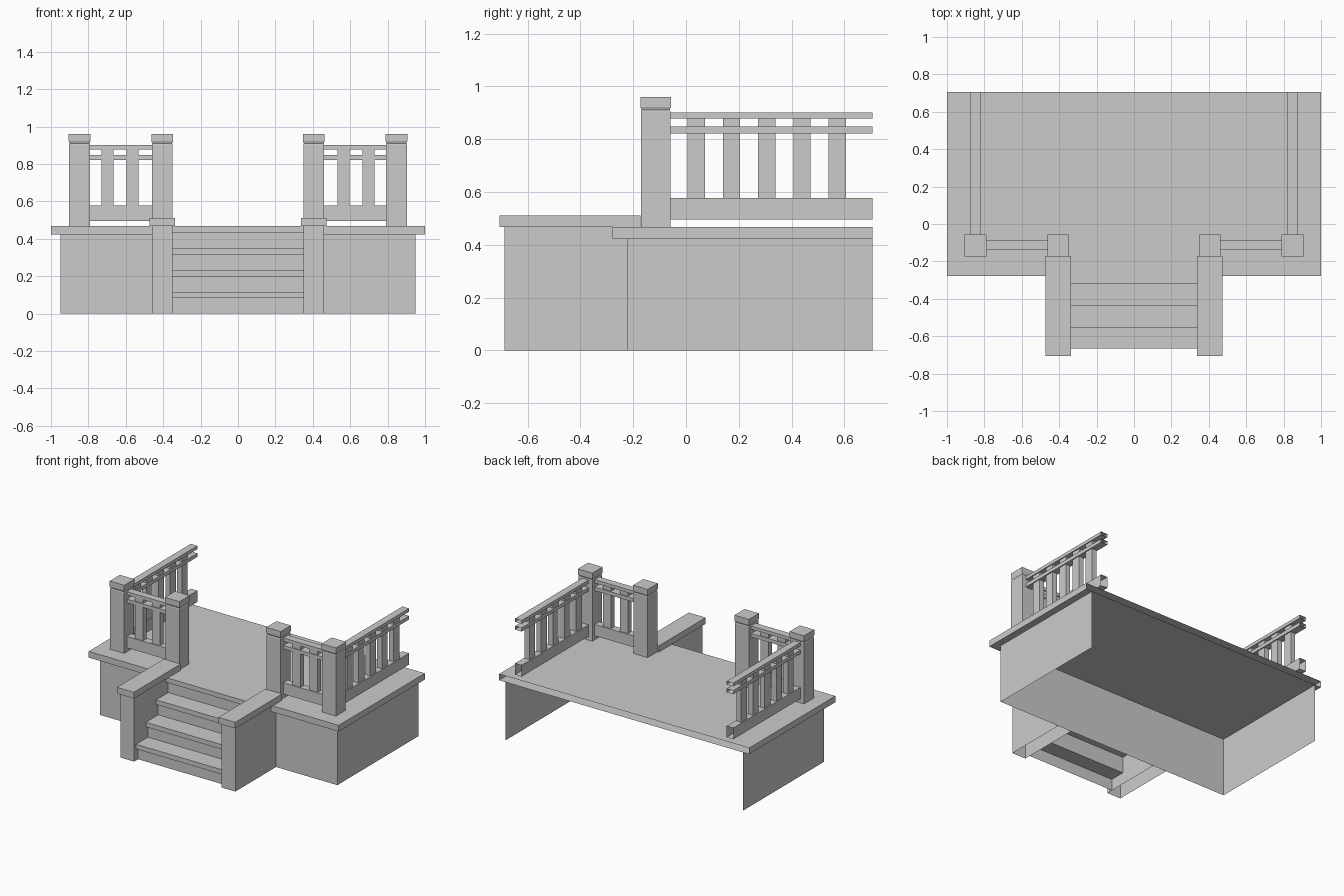
import bpy, bmesh
from mathutils import Vector

if "Cube" in bpy.data.objects:
    bpy.data.objects.remove(bpy.data.objects["Cube"])

SIDES = {'x': 1, '-x': 1, 'y': 1, '-y': 1, 'z': 1, '-z': 1}
AXES = {'x': Vector((1, 0, 0)), 'y': Vector((0, 1, 0)), 'z': Vector((0, 0, 1))}


def finish(name, bm, mirror):
    me = bpy.data.meshes.new(name)
    bm.to_mesh(me)
    bm.free()
    ob = bpy.data.objects.new(name, me)
    bpy.context.collection.objects.link(ob)
    if mirror:
        ob.modifiers.new("mirror", 'MIRROR').use_axis[0] = True
        ob.modifiers["mirror"].use_mirror_merge = False
    return ob


def box(name, x, y, z, open_sides=(), mirror=False):
    """Box from (min, max) ranges; the listed sides are left open."""
    bm = bmesh.new()
    bmesh.ops.create_cube(bm, size=1)
    bm.normal_update()
    drop = []
    for s in open_sides:
        d = AXES[s[-1]] * (-1 if s[0] == '-' else 1)
        drop += [f for f in bm.faces if f.normal.dot(d) > 0.9]
    bmesh.ops.delete(bm, geom=drop, context='FACES')
    for v in bm.verts:
        for i, (a, b) in enumerate((x, y, z)):
            v.co[i] = b if v.co[i] > 0 else a
    return finish(name, bm, mirror)


def post(name, cx, cy, profile):
    """Square post lofted through (half width, height) pairs."""
    bm = bmesh.new()
    rings = [[bm.verts.new((cx + sx * h, cy + sy * h, z))
              for sx, sy in ((-1, -1), (1, -1), (1, 1), (-1, 1))] for h, z in profile]
    for a, b in zip(rings, rings[1:]):
        for i in range(4):
            j = (i + 1) % 4
            bm.faces.new((a[i], a[j], b[j], b[i]))
    bm.faces.new(rings[0][::-1])
    bm.faces.new(rings[-1])
    return finish(name, bm, True)


BACK = 0.707
DECK = 0.467

# Deck slab and skirt walls, open towards the house
box("deck", (-1, 1), (-0.278, BACK), (0.422, DECK), ['y'])
box("base_walls", (-0.95, 0.95), (-0.222, BACK), (0, 0.422), ['y', 'z', '-z'])

# Stair: overhanging treads with set-back risers
fronts = [-0.665, -0.553, -0.435, -0.32]
backs = [-0.53, -0.412, -0.297, -0.278]
for i in range(4):
    top = DECK * (i + 1) / 4
    low = DECK * i / 4
    box(f"tread_{i + 1}", (-0.35, 0.35), (fronts[i], backs[i]), (top - 0.034, top))
    r = fronts[i] + 0.023
    box(f"riser_{i + 1}", (-0.35, 0.35), (r, r + 0.01), (low, top - 0.034),
        ['y', 'x', '-x', 'z', '-z'])

# Stair side walls with coping
box("stair_wall", (0.35, 0.46), (-0.687, -0.222), (0, DECK), ['y', '-z'], True)
box("stair_wall_cap", (0.338, 0.473), (-0.707, -0.172), (DECK, 0.512), [], True)

# Railing posts with a necked cap
profile = [(0.056, DECK), (0.056, 0.905), (0.053, 0.91), (0.058, 0.922), (0.058, 0.961)]
post("outer_post", 0.847, -0.115, profile)
post("inner_post", 0.405, -0.115, profile)

# Rails: bottom, middle, top
for label, z in (("bottom", (0.496, 0.578)), ("middle", (0.822, 0.848)), ("top", (0.878, 0.902))):
    box(f"front_{label}_rail", (0.461, 0.791), (-0.14, -0.087), z, ['x', '-x'], True)
    box(f"side_{label}_rail", (0.82, 0.873), (-0.059, BACK), z, ['y', '-y'], True)

# Balusters
for i, c in enumerate((0.563, 0.698)):
    box(f"front_baluster_{i + 1}", (c - 0.032, c + 0.032), (-0.133, -0.095), (0.578, 0.878), [], True)
for i in range(5):
    c = 0.039 + i * 0.1335
    box(f"side_baluster_{i + 1}", (0.828, 0.866), (c - 0.033, c + 0.033), (0.578, 0.878), [], True)
